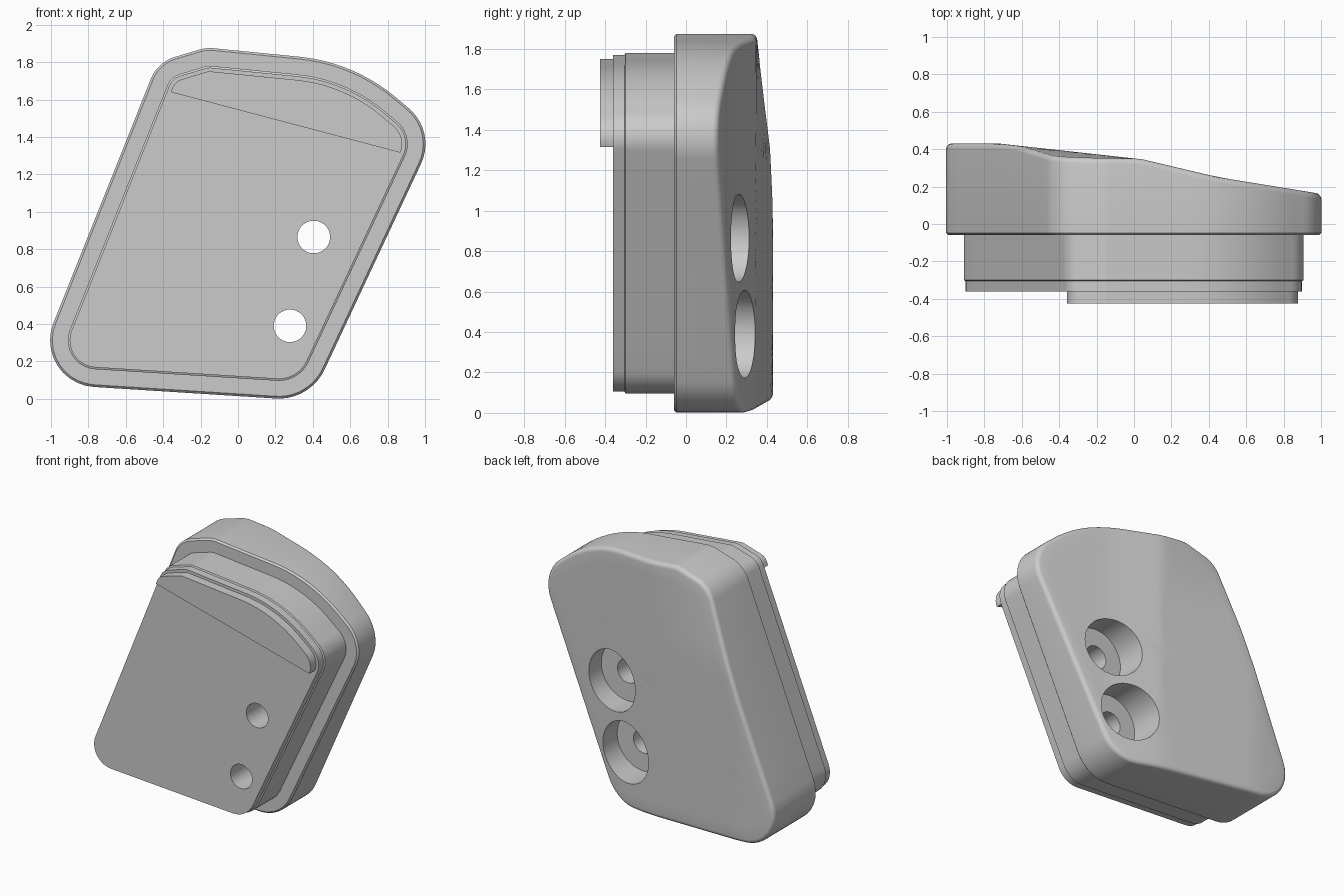
import bpy, bmesh, math
from mathutils import Vector

cube = bpy.data.objects.get("Cube")
if cube:
    bpy.data.objects.remove(cube, do_unlink=True)

grey = bpy.data.materials.new("light_grey")
grey.use_nodes = True
grey.diffuse_color = (0.6, 0.6, 0.6, 1)
grey.node_tree.nodes["Principled BSDF"].inputs["Base Color"].default_value = (0.6, 0.6, 0.6, 1)

# Outline corners in x, z with their fillet radius, counter-clockwise
CORNERS = [(-1.115, 0.085, 0.25), (0.385, -0.01, 0.27), (1.06, 1.43, 0.25),
           (0.62, 1.8, 0.95), (-0.17, 1.878, 0.2), (-0.43, 1.8, 0.2)]


def rounded_outline(corners, arc=10, straight=10):
    """Return (point, outward normal) pairs around a filleted polygon."""
    arcs = []
    for i, (x, z, r) in enumerate(corners):
        p = Vector((x, z))
        a = (p - Vector(corners[i - 1][:2])).normalized()
        b = (Vector(corners[(i + 1) % len(corners)][:2]) - p).normalized()
        turn = a.angle(b)
        na = Vector((a.y, -a.x))
        centre = p - a * r * math.tan(turn / 2) - na * r
        start = math.atan2(na.y, na.x)
        part = []
        for k in range(arc + 1):
            t = start + turn * k / arc
            n = Vector((math.cos(t), math.sin(t)))
            part.append((centre + n * r, n))
        arcs.append(part)
    result = []
    for i, part in enumerate(arcs):
        result += part
        (p, n), (q, _) = part[-1], arcs[(i + 1) % len(arcs)][0]
        result += [(p.lerp(q, k / straight), n) for k in range(1, straight)]
    return result


OUTLINE = rounded_outline(CORNERS)


def inset(d):
    return [p - n * d for p, n in OUTLINE]


def flat_ring(points, y):
    return [(p.x, y, p.y) for p in points]


def back_y(x, z):
    """Depth of the sloping rear surface."""
    knots = [(-2, 0.43), (-0.72, 0.43), (0.05, 0.345), (0.45, 0.25), (1.1, 0.145)]
    for (x0, y0), (x1, y1) in zip(knots, knots[1:]):
        if x <= x1:
            y = y0 + (y1 - y0) * (x - x0) / (x1 - x0)
            break
    corner_drop = 0.04 * max(0, z - 1.3) / 0.5 * min(1, max(0, -x / 0.45))
    return y - corner_drop


def loft(name, rings, tip=None):
    """Skin a stack of rings, closing the far end flat or with a centre point."""
    bm = bmesh.new()
    loops = [[bm.verts.new(c) for c in ring] for ring in rings]
    count = len(loops[0])
    for low, high in zip(loops, loops[1:]):
        for i in range(count):
            j = (i + 1) % count
            bm.faces.new((low[i], low[j], high[j], high[i]))
    bm.faces.new(loops[0])
    if tip:
        top = bm.verts.new(tip)
        for i in range(count):
            bm.faces.new((loops[-1][i], loops[-1][(i + 1) % count], top))
    else:
        bm.faces.new(loops[-1])
    bmesh.ops.recalc_face_normals(bm, faces=bm.faces)
    mesh = bpy.data.meshes.new(name)
    bm.to_mesh(mesh)
    bm.free()
    mesh.materials.append(grey)
    obj = bpy.data.objects.new(name, mesh)
    bpy.context.collection.objects.link(obj)
    return obj


def activate(obj):
    bpy.ops.object.select_all(action='DESELECT')
    obj.select_set(True)
    bpy.context.view_layer.objects.active = obj


def drill(obj, x, z, radius, y0, y1):
    circle = [Vector((x + radius * math.cos(t * math.tau / 48),
                      z + radius * math.sin(t * math.tau / 48))) for t in range(48)]
    cutter = loft("hole_cutter", [flat_ring(circle, y0), flat_ring(circle, y1)])
    cutter.hide_render = True
    activate(obj)
    mod = obj.modifiers.new("hole", 'BOOLEAN')
    mod.operation = 'DIFFERENCE'
    mod.solver = 'EXACT'
    mod.object = cutter
    bpy.ops.object.modifier_apply(modifier=mod.name)
    bpy.data.objects.remove(cutter, do_unlink=True)


# Wide cover with a rounded rear edge and a sloping back
ROUND = 0.03
rings = [flat_ring(inset(0.012), -0.06), flat_ring(inset(0), -0.048)]
for k in range(6):
    a = math.pi / 2 * k / 5
    pts = inset(ROUND * (1 - math.cos(a)))
    rings.append([(p.x, back_y(p.x, p.y) - ROUND * (1 - math.sin(a)), p.y) for p in pts])
middle = Vector((0, 0.93))
rim = inset(ROUND)
for k in range(1, 12):
    pts = [p.lerp(middle, k / 12) for p in rim]
    rings.append([(p.x, back_y(p.x, p.y), p.y) for p in pts])
cover = loft("cover", rings, (middle.x, back_y(*middle), middle.y))

# Narrower plug on the front, with a shallow step
plug = loft("plug", [flat_ring(inset(d), y) for d, y in
                     ((0.105, -0.36), (0.105, -0.305), (0.095, -0.3), (0.095, -0.05))])

# Raised lip along the upper edge of the plug, cut off by a slanted line
def above(p):
    return p.y - 1.64 + 0.264 * (p.x + 0.36)


edge = inset(0.125)
lip_points = []
for p, q in zip(edge, edge[1:] + edge[:1]):
    if above(p) >= 0:
        lip_points.append(p)
    if above(p) * above(q) < 0:
        lip_points.append(p.lerp(q, above(p) / (above(p) - above(q))))
lip = loft("lip", [flat_ring(lip_points, -0.425), flat_ring(lip_points, -0.355)])

# Two counterbored screw holes
for x, z in ((0.405, 0.865), (0.278, 0.39)):
    drill(cover, x, z, 0.217, 0.08, 0.8)
    drill(cover, x, z, 0.087, -0.5, 0.5)
    drill(plug, x, z, 0.087, -0.5, 0.5)

for obj in (cover, plug, lip):
    activate(obj)
    bpy.ops.object.shade_smooth_by_angle(angle=math.radians(35))
